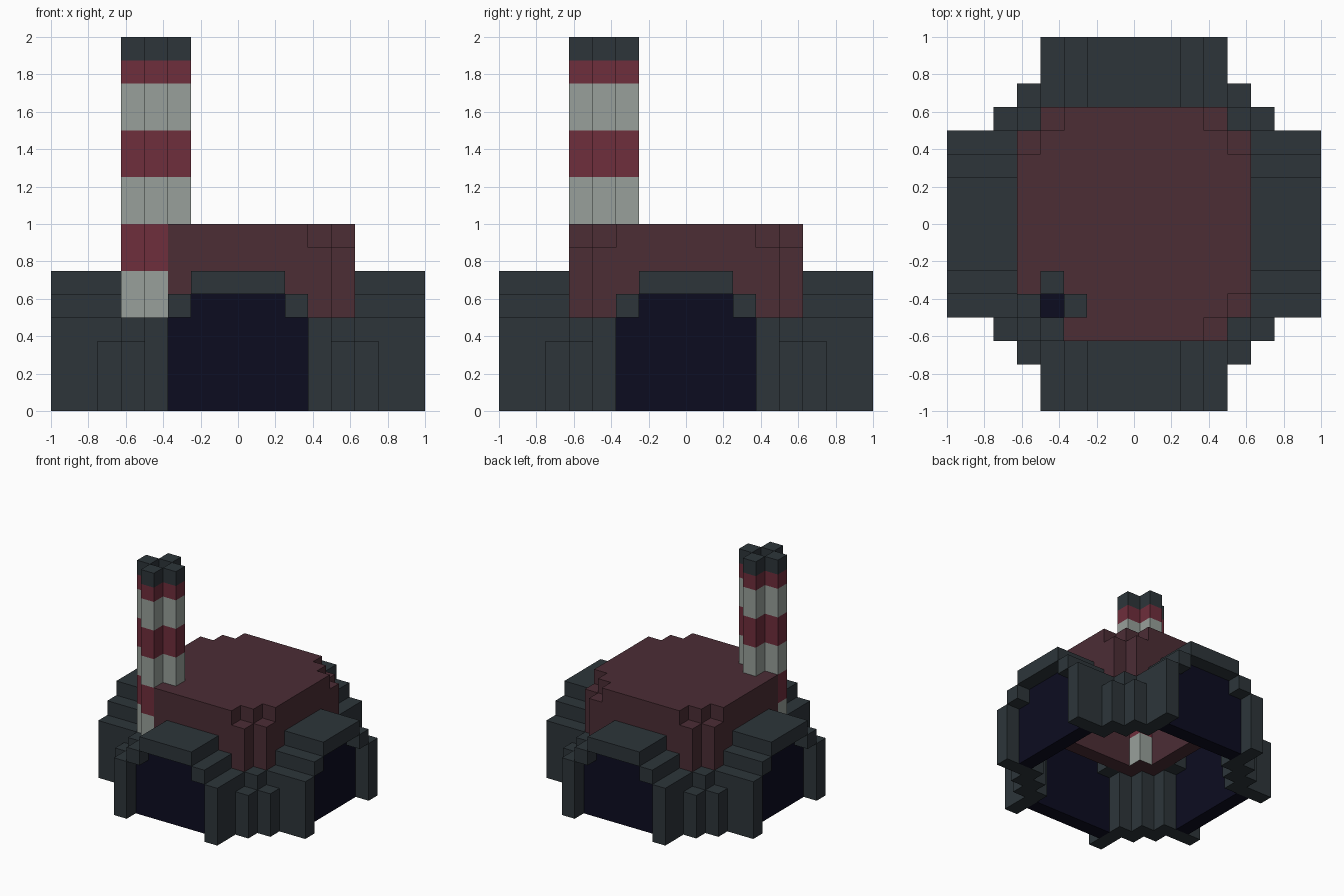
import bpy, bmesh
from mathutils import Vector

if "Cube" in bpy.data.objects:
    bpy.data.objects.remove(bpy.data.objects["Cube"])

U = 0.125  # block size: the model sits on a 16 block grid


def material(name, rgb):
    def lin(c):
        c /= 255
        return c / 12.92 if c <= 0.04045 else ((c + 0.055) / 1.055) ** 2.4
    m = bpy.data.materials.new(name)
    m.diffuse_color = (*[lin(c) for c in rgb], 1)
    m.use_nodes = True
    m.node_tree.nodes["Principled BSDF"].inputs["Base Color"].default_value = m.diffuse_color
    return m


MATS = [material("dark_slate", (45, 53, 58)), material("brick_maroon", (76, 45, 53)),
        material("stripe_red", (111, 46, 60)), material("stripe_grey", (152, 160, 155)),
        material("navy_shadow", (12, 12, 32))]
SLATE, BRICK, RED, GREY, NAVY = range(5)

cells = {}  # block position -> (part, colour); later boxes replace earlier ones


def box(part, mat, x0, x1, y0, y1, z0, z1, turns=0):
    for _ in range(turns):
        x0, x1, y0, y1 = -y1, -y0, x0, x1
    for x in range(x0, x1):
        for y in range(y0, y1):
            for z in range(z0, z1):
                cells[x, y, z] = (part, mat)


# hollow brick hall: walls, then a roof slab with stepped corners
for t in range(4):
    box("brick_hall", BRICK, -4, 4, -5, -4, 4, 7, t)
for a, b in ((5, 3), (4, 4), (3, 5)):
    box("brick_hall", BRICK, -a, a, -b, b, 7, 8)

# four gateways with recessed doors, and stepped buttresses between them
for t, side in enumerate(("front", "right", "back", "left")):
    gate, door, post = side + "_gateway", side + "_door", side + "_buttress"
    for x in (-4, 3):
        box(gate, SLATE, x, x + 1, -8, -5, 0, 4, t)
    for x in (-3, 2):
        box(gate, SLATE, x, x + 1, -8, -5, 4, 5, t)
    box(gate, SLATE, -2, 2, -8, -5, 5, 6, t)
    box(door, NAVY, -3, 3, -7, -6, 0, 4, t)
    box(door, NAVY, -2, 2, -7, -6, 4, 5, t)
    box(post, SLATE, 4, 5, -5, -4, 0, 4, t)
    box(post, SLATE, 4, 5, -6, -5, 0, 3, t)
    box(post, SLATE, 5, 6, -5, -4, 0, 3, t)

# striped chimney with a plus-shaped plan and a sunken flue
bands = ((4, 6, GREY), (6, 8, RED), (8, 10, GREY), (10, 12, RED),
         (12, 14, GREY), (14, 15, RED), (15, 16, SLATE))
for z0, z1, mat in bands:
    plan = [(-5, -4), (-4, -5)]
    if z0 >= 8:
        plan += [(-3, -4), (-4, -3)]
    if z0 < 15:
        plan.append((-4, -4))
    for x, y in plan:
        box("chimney", mat, x, x + 1, y, y + 1, z0, z1)
box("chimney", NAVY, -4, -3, -4, -3, 14, 15)


def build(part):
    """Skin a part's blocks, leaving out faces buried between blocks."""
    bm = bmesh.new()
    for c, (p, mat) in cells.items():
        if p != part:
            continue
        mid = Vector(c) + Vector((0.5, 0.5, 0.5))
        for axis in range(3):
            for s in (-1, 1):
                n = [0, 0, 0]
                n[axis] = s
                if tuple(a + b for a, b in zip(c, n)) in cells:
                    continue
                n = Vector(n)
                u = Vector([float(i == (axis + 1) % 3) for i in range(3)])
                v = n.cross(u)
                f = bm.faces.new([bm.verts.new((mid + (n + u * a + v * b) / 2) * U)
                                  for a, b in ((-1, -1), (1, -1), (1, 1), (-1, 1))])
                # the chimney foot sits on a brick underside
                f.material_index = BRICK if part == "chimney" and n.z < 0 else mat
    bmesh.ops.remove_doubles(bm, verts=bm.verts, dist=1e-4)
    bmesh.ops.dissolve_limit(bm, angle_limit=0.02, verts=bm.verts, edges=bm.edges,
                             delimit={'MATERIAL'})
    me = bpy.data.meshes.new(part)
    bm.to_mesh(me)
    bm.free()
    for m in MATS:
        me.materials.append(m)
    bpy.context.collection.objects.link(bpy.data.objects.new(part, me))


for part in dict.fromkeys(p for p, _ in cells.values()):
    build(part)
